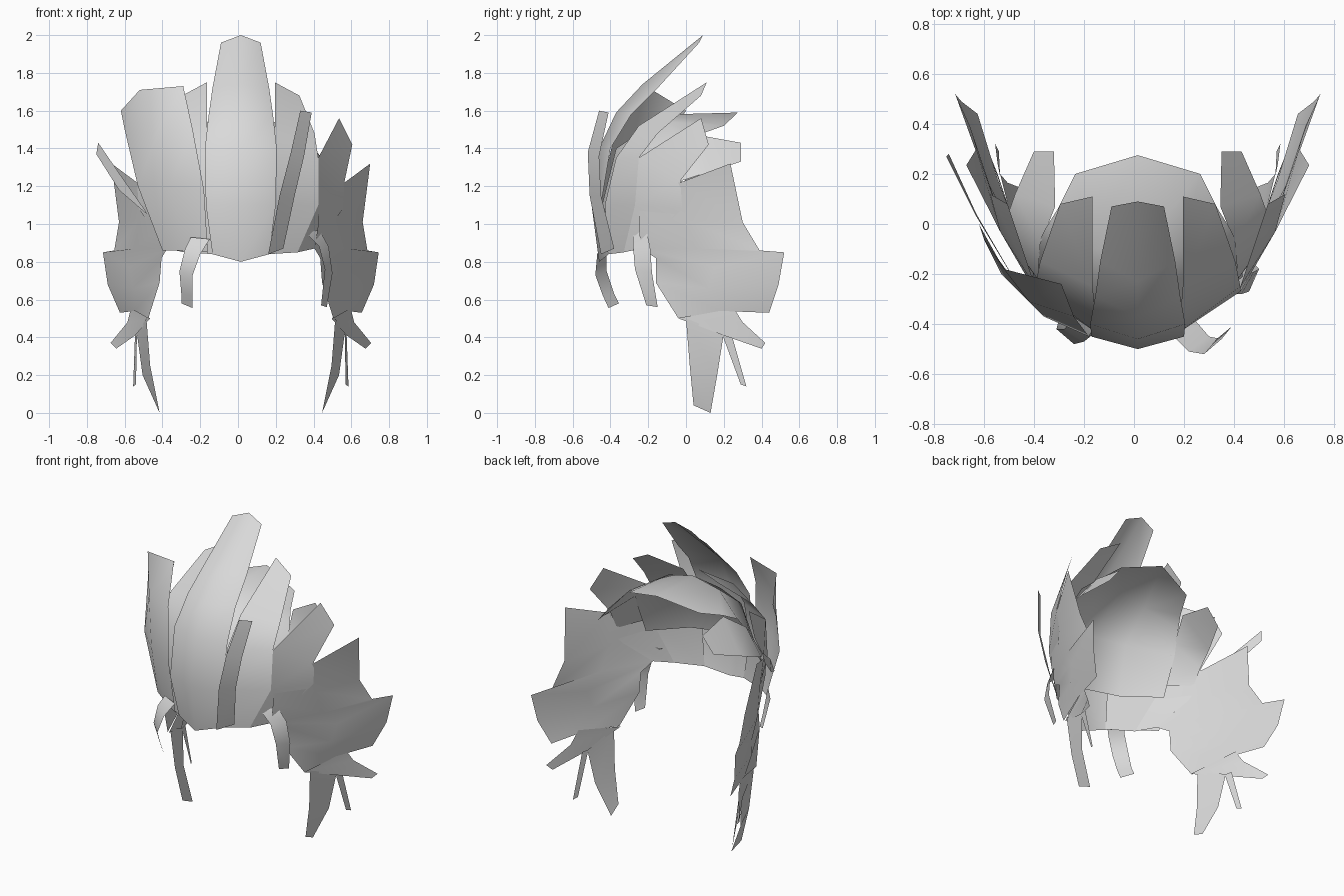
import bpy
import bmesh
import math
from mathutils import Vector

default_cube = bpy.data.objects.get("Cube")
if default_cube:
    bpy.data.objects.remove(default_cube, do_unlink=True)

HEAD_CENTRE = Vector((0, .1, .9))
AXIS = .015      # the mirrored locks share this symmetry plane

hair_grey = bpy.data.materials.new("hair_grey")
hair_grey.use_nodes = True
hair_colour = (.7, .7, .7, 1)
hair_grey.diffuse_color = hair_colour
shader = hair_grey.node_tree.nodes["Principled BSDF"]
shader.inputs["Base Color"].default_value = hair_colour
shader.inputs["Roughness"].default_value = .8


def sheet(name, rows):
    """Skin a thin open sheet over rows of points, facing away from the head."""
    bm = bmesh.new()
    grid = [[bm.verts.new(point) for point in row] for row in rows]
    for lower, upper in zip(grid, grid[1:]):
        for i in range(len(lower) - 1):
            bm.faces.new((lower[i], lower[i + 1], upper[i + 1], upper[i]))
    bm.normal_update()
    facing = sum(face.normal.dot(face.calc_center_median() - HEAD_CENTRE)
                 for face in bm.faces)
    if facing < 0:
        bmesh.ops.reverse_faces(bm, faces=bm.faces[:])
    mesh = bpy.data.meshes.new(name)
    bm.to_mesh(mesh)
    bm.free()
    mesh.materials.append(hair_grey)
    lock = bpy.data.objects.new(name, mesh)
    bpy.context.collection.objects.link(lock)
    bpy.ops.object.select_all(action='DESELECT')
    lock.select_set(True)
    bpy.context.view_layer.objects.active = lock
    bpy.ops.object.shade_smooth_by_angle(angle=math.radians(50))
    return lock


def place(row, side):
    return [(AXIS + side * x, y, z) for x, y, z in row]


def pair(name, rows):
    """One lock on each side of the head."""
    sheet("left_" + name, [place(row, 1) for row in rows])
    sheet("right_" + name, [place(row, -1) for row in rows])


def symmetric(name, half_rows):
    """One lock across the middle, given from its centre line outward."""
    sheet(name, [place(row[:0:-1], -1) + place(row, 1) for row in half_rows])


# Scalp cap under the locks
symmetric("scalp_cap", [
    [(0, -.45, 1.08), (.22, -.38, 1.08), (.42, -.21, 1.07)],
    [(0, -.37, 1.4), (.2, -.3, 1.38), (.41, -.1, 1.3)],
    [(0, -.1, 1.58), (.18, -.1, 1.54), (.37, -.02, 1.43)],
    [(0, .275, 1.59), (.25, .2, 1.52), (.32, .06, 1.47)],
])

# Tall lock swept up from the middle of the forehead
symmetric("centre_lock", [
    [(0, -.46, .8), (.15, -.41, .84)],
    [(0, -.5, 1.1), (.185, -.45, 1.1)],
    [(0, -.46, 1.4), (.19, -.4, 1.4)],
    [(0, -.37, 1.59), (.17, -.29, 1.58)],
    [(0, -.23, 1.74), (.15, -.15, 1.72)],
    [(0, .09, 2), (.105, .07, 1.96)],
])

# Locks beside the centre
pair("brow_lock", [
    [(.14, -.41, .84), (.3, -.33, .85)],
    [(.17, -.43, 1.1), (.41, -.27, 1.1)],
    [(.17, -.37, 1.35), (.41, -.25, 1.35)],
    [(.18, -.25, 1.52), (.39, -.15, 1.48)],
    [(.18, .11, 1.75), (.31, .08, 1.68)],
])

# Temple locks, one lying over the other
pair("rear_temple_lock", [
    [(.4, -.22, 1.15), (.52, -.06, 1.12)],
    [(.39, -.08, 1.36), (.54, -.02, 1.23)],
    [(.33, .07, 1.47), (.49, .12, 1.275)],
    [(.335, .29, 1.43), (.415, .29, 1.33)],
])
pair("front_temple_lock", [
    [(.3, -.33, .85), (.39, -.24, .87)],
    [(.41, -.27, 1.1), (.54, -.02, 1.08)],
    [(.41, -.25, 1.35), (.55, -.03, 1.23)],
    [(.52, .08, 1.56), (.59, .12, 1.42)],
])

# Broad jagged sheets over the ears
pair("side_sheet", [
    [(.42, -.24, 1.2), (.55, -.03, 1.22), (.685, .235, 1.32)],
    [(.41, -.25, 1), (.54, 0, 1.02), (.645, .3, 1.01)],
    [(.39, -.24, .87), (.56, .05, .87), (.67, .39, .86)],
    [(.42, -.16, .82), (.59, .15, .77), (.73, .52, .85)],
    [(.43, -.16, .69), (.57, .12, .66), (.705, .49, .68)],
    [(.49, -.04, .5), (.56, .18, .54), (.64, .44, .53)],
])
pair("side_spike", [
    [(.48, -.04, .5), (.58, .25, .56)],
    [(.56, .2, .41), (.6, .3, .48)],
    [(.66, .4, .34), (.69, .42, .37)],
])

# Sideburn strands hanging below the sheets
pair("sideburn", [
    [(.5, 0, .5), (.55, .2, .42)],
    [(.48, .02, .25), (.52, .165, .2)],
    [(.44, .04, .04), (.43, .13, 0)],
])
pair("sideburn_wisp", [
    [(.55, .19, .42), (.56, .24, .42)],
    [(.555, .29, .15), (.57, .32, .14)],
])

# Single large lock covering the right brow
sheet("right_crown_lock", [
    [(-.4, -.25, .86), (-.28, -.34, .86), (-.16, -.41, .85)],
    [(-.53, -.2, 1.2), (-.36, -.37, 1.2), (-.18, -.45, 1.18)],
    [(-.6, -.06, 1.5), (-.42, -.31, 1.5), (-.24, -.37, 1.5)],
    [(-.62, 0, 1.6), (-.52, -.18, 1.71), (-.29, -.24, 1.73)],
])

# Thin spike flaring out on the right
sheet("right_flare", [
    [(-.48, -.22, 1.05), (-.49, -.2, 1.07)],
    [(-.63, .03, 1.18), (-.63, .04, 1.27)],
    [(-.75, .27, 1.37), (-.74, .28, 1.43)],
])

# Narrow strand standing off the left brow
sheet("left_brow_strand", [
    [(.16, -.45, .84), (.24, -.38, .87)],
    [(.22, -.51, 1.15), (.3, -.45, 1.15)],
    [(.28, -.52, 1.38), (.35, -.46, 1.36)],
    [(.33, -.46, 1.6), (.39, -.41, 1.59)],
])

# Loose curls falling over the face
sheet("right_fringe_curl", [
    [(-.25, -.39, .93), (-.15, -.43, .92)],
    [(-.28, -.42, .87), (-.2, -.47, .84)],
    [(-.31, -.42, .75), (-.24, -.48, .73)],
    [(-.3, -.38, .63), (-.24, -.44, .62)],
    [(-.3, -.355, .58), (-.24, -.41, .555)],
])
sheet("left_fringe_curl", [
    [(.36, -.28, .95), (.43, -.21, .97)],
    [(.43, -.28, .88), (.48, -.19, .88)],
    [(.46, -.27, .76), (.5, -.18, .74)],
    [(.44, -.21, .57), (.47, -.15, .56)],
])
